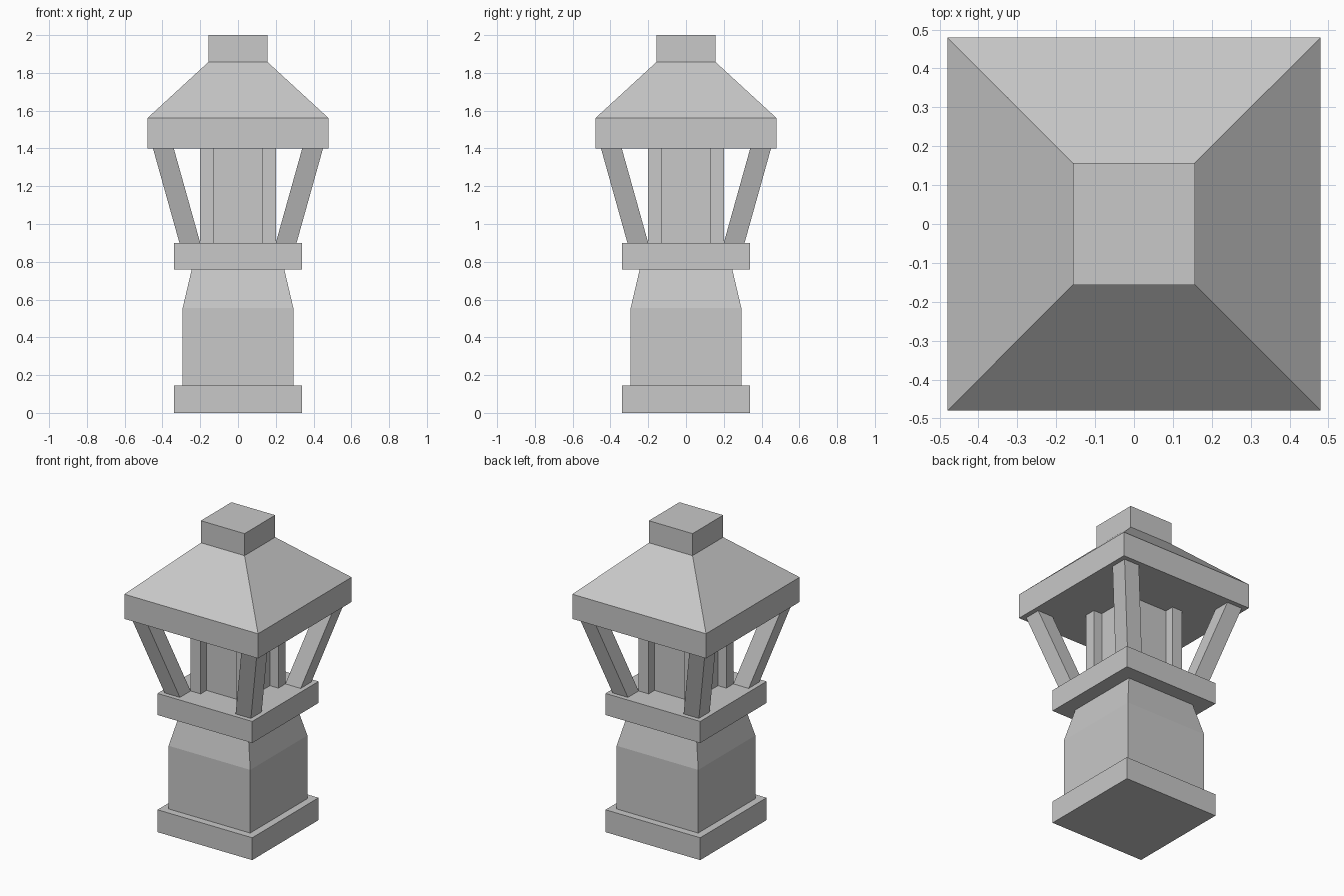
import bpy
import bmesh

cube = bpy.data.objects.get("Cube")
if cube:
    bpy.data.objects.remove(cube, do_unlink=True)

stone = bpy.data.materials.new("light grey stone")
stone.use_nodes = True
colour = (0.58, 0.58, 0.58, 1)
stone.diffuse_color = colour
stone.node_tree.nodes["Principled BSDF"].inputs["Base Color"].default_value = colour


def square_stack(name, sections):
    """Loft square sections (half width, z, centre x, centre y) into a closed solid."""
    bm = bmesh.new()
    rings = []
    for half, z, cx, cy in sections:
        rings.append([bm.verts.new((cx + sx * half, cy + sy * half, z))
                      for sx, sy in ((-1, -1), (1, -1), (1, 1), (-1, 1))])
    for low, high in zip(rings, rings[1:]):
        for i in range(4):
            j = (i + 1) % 4
            bm.faces.new((low[i], low[j], high[j], high[i]))
    bm.faces.new(rings[0][::-1])
    bm.faces.new(rings[-1])
    mesh = bpy.data.meshes.new(name)
    bm.to_mesh(mesh)
    bm.free()
    mesh.materials.append(stone)
    obj = bpy.data.objects.new(name, mesh)
    bpy.context.collection.objects.link(obj)
    return obj


def centred(name, *profile):
    return square_stack(name, [(half, z, 0, 0) for half, z in profile])


# Pedestal: foot, tapered body and platform
centred("foot_slab", (0.34, 0), (0.34, 0.145))
centred("pedestal_body", (0.293, 0.145), (0.293, 0.555), (0.245, 0.76))
centred("platform", (0.34, 0.76), (0.34, 0.9))

# Recessed lamp chamber
centred("chamber_core", (0.14, 0.9), (0.14, 1.4))

# Roof with eave band, and cap block
centred("roof", (0.48, 1.4), (0.48, 1.56), (0.157, 1.857))
centred("cap_block", (0.157, 1.857), (0.157, 2.0))

# Corner posts and leaning braces
for side_x, x_name in ((-1, "right"), (1, "left")):
    for side_y, y_name in ((-1, "front"), (1, "back")):
        corner = f"{y_name}_{x_name}"
        post = 0.164
        square_stack(f"chamber_post_{corner}",
                     [(0.036, z, side_x * post, side_y * post) for z in (0.9, 1.4)])
        square_stack(f"roof_brace_{corner}",
                     [(0.055, z, side_x * c, side_y * c)
                      for z, c in ((0.9, 0.255), (1.4, 0.395))])
